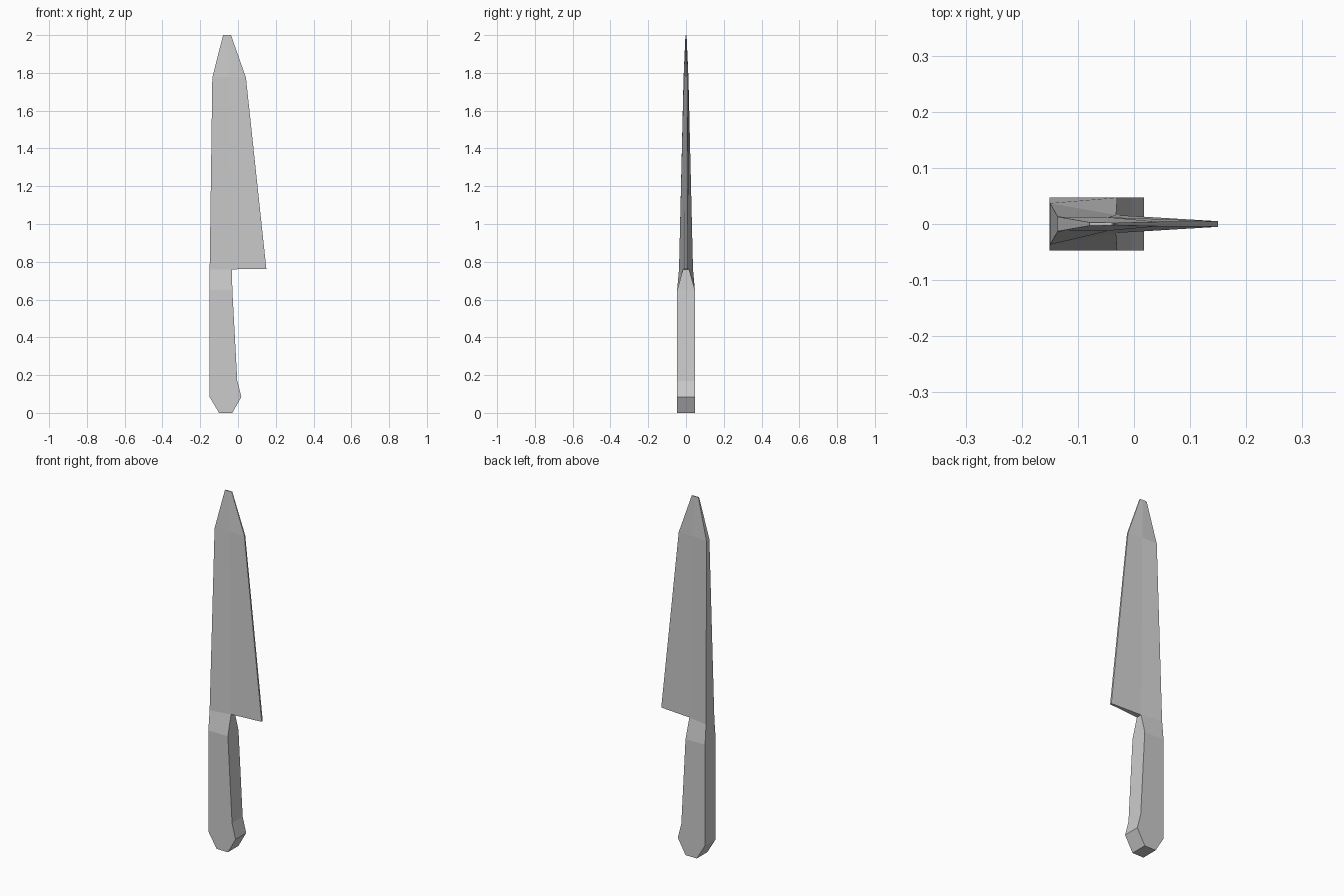
import bpy, bmesh

if "Cube" in bpy.data.objects:
    bpy.data.objects.remove(bpy.data.objects["Cube"])


def loft(name, rings, cap_bottom=False, cap_top=False, heel=False):
    """Skin half-sections [(x, half_thickness, z), ...] mirrored over y = 0."""
    bm = bmesh.new()
    loops = []
    for ring in rings:
        pts = [(x, -t, z) for x, t, z in ring] + [(x, t, z) for x, t, z in reversed(ring)]
        loops.append([bm.verts.new(p) for p in pts])
    for a, b in zip(loops, loops[1:]):
        n = len(a)
        for i in range(n):
            j = (i + 1) % n
            bm.faces.new((a[i], a[j], b[j], b[i]))
    if cap_bottom:
        bm.faces.new(loops[0][::-1])
    if cap_top:
        bm.faces.new(loops[-1])
    if heel:
        bm.faces.new(loops[0][4:0:-1])
    bm.normal_update()
    mesh = bpy.data.meshes.new(name)
    bm.to_mesh(mesh)
    bm.free()
    obj = bpy.data.objects.new(name, mesh)
    bpy.context.collection.objects.link(obj)
    return obj


# Shared section where the bolster meets the blade
neck = [(-0.15, 0.037, 0.76), (-0.032, 0.016, 0.76)]

# Handle: constant thickness with a flared butt, tapering at the bolster
T = 0.047
outline = [(-0.10, -0.03, 0.0), (-0.151, 0.018, 0.085),
           (-0.151, -0.004, 0.17), (-0.151, -0.03, 0.65)]
loft("handle", [[(l, T, z), (r, T, z)] for l, r, z in outline] + [neck],
     cap_bottom=True)

# Blade: spine, mid ridge and cutting edge, with the heel underside closed
loft("blade", [
    neck + [(0.15, 0.005, 0.763)],
    [(-0.136, 0.013, 1.775), (-0.045, 0.012, 1.78), (0.042, 0.004, 1.775)],
    [(-0.079, 0.003, 2.0), (-0.055, 0.003, 2.0), (-0.037, 0.002, 2.0)],
], cap_top=True, heel=True)
